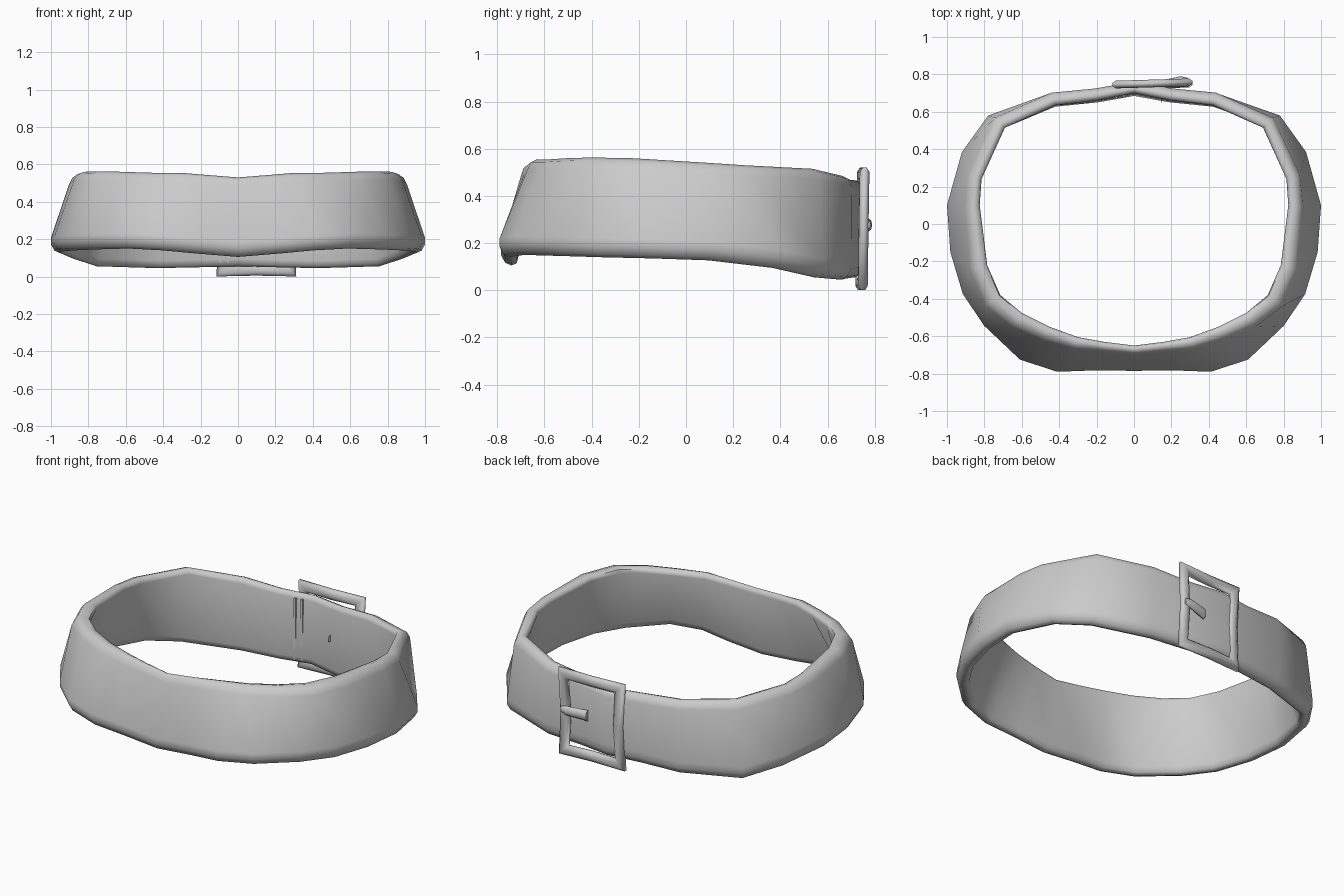
import bpy
import bmesh
import math
from mathutils import Vector

cube = bpy.data.objects.get("Cube")
if cube:
    bpy.data.objects.remove(cube, do_unlink=True)

grey = bpy.data.materials.new("light_grey")
grey.use_nodes = True
tone = (0.6, 0.6, 0.6, 1)
grey.diffuse_color = tone
grey.node_tree.nodes["Principled BSDF"].inputs["Base Color"].default_value = tone


def loft(name, rings, closed=True, angle=50):
    """Skin a row of matching cross-sections, joined end to end or capped."""
    bm = bmesh.new()
    rows = [[bm.verts.new(p) for p in ring] for ring in rings]
    pairs = list(zip(rows, rows[1:]))
    if closed:
        pairs.append((rows[-1], rows[0]))
    else:
        bm.faces.new(rows[0])
        bm.faces.new(rows[-1])
    count = len(rows[0])
    for a, b in pairs:
        for i in range(count):
            j = (i + 1) % count
            bm.faces.new((a[i], a[j], b[j], b[i]))
    bmesh.ops.recalc_face_normals(bm, faces=bm.faces)
    mesh = bpy.data.meshes.new(name)
    bm.to_mesh(mesh)
    bm.free()
    mesh.materials.append(grey)
    obj = bpy.data.objects.new(name, mesh)
    bpy.context.collection.objects.link(obj)
    bpy.ops.object.select_all(action="DESELECT")
    obj.select_set(True)
    bpy.context.view_layer.objects.active = obj
    bpy.ops.object.shade_smooth_by_angle(angle=math.radians(angle))
    return obj


def outward(loop, i):
    """Horizontal normal of a closed counter-clockwise outline."""
    t = loop[(i + 1) % len(loop)] - loop[i - 1]
    return Vector((t.y, -t.x, 0)).normalized()


# Strap: half outline from front to back
# (lower outer x, y; upper inner x, y; bottom, top, rim thickness)
half = [
    (0, -.785, 0, -.65, .105, .53, .05),
    (.22, -.783, .16, -.63, .123, .543, .055),
    (.41, -.79, .3, -.605, .14, .555, .07),
    (.61, -.725, .45, -.55, .15, .555, .08),
    (.8, -.545, .6, -.475, .145, .56, .09),
    (.915, -.375, .715, -.38, .14, .563, .1),
    (.982, -.15, .785, -.22, .135, .56, .095),
    (1, .1, .825, .1, .127, .54, .078),
    (.92, .385, .815, .24, .095, .53, .075),
    (.78, .58, .69, .515, .055, .515, .075),
    (.44, .7, .42, .635, .045, .485, .07),
    (.2, .725, .2, .66, .05, .47, .065),
    (0, .76, 0, .7, .055, .465, .06),
]
stations = half + [(-s[0], s[1], -s[2], *s[3:]) for s in half[-2:0:-1]]
low = [Vector((s[0], s[1], 0)) for s in stations]
high = [Vector((s[2], s[3], 0)) for s in stations]
up = Vector((0, 0, 1))
lip = .075

rings = []
for i, s in enumerate(stations):
    bottom, top, rim = s[4:]
    n_low, n_high = outward(low, i), outward(high, i)

    def lower(depth, lift):
        return low[i] - n_low * depth + up * (bottom + lift)

    def upper(width, drop):
        return high[i] + n_high * width + up * (top - drop)

    rings.append([
        lower(0, .08), lower(0, .045), lower(.018, .012), lower(.045, 0),
        lower(lip * .9, .01), lower(lip, .04),
        upper(0, .03), upper(.006, .008),
        upper(rim * .4, 0), upper(rim * .78, .012), upper(rim, .045),
    ])
loft("strap", rings, angle=60)

# Buckle: rounded rectangular frame with slightly waisted sides
centre_x, centre_z = .098, .26
half_w, half_h, bar = .184, .23, .032
corners = [(-1, -1), (0, -1), (1, -1), (1, 0), (1, 1), (0, 1), (-1, 1), (-1, 0)]
rings = []
for sx, sz in corners:
    waist = 1 if sx and sz else .93
    ring = []
    for k in range(8):
        a = math.tau * (k + .5) / 8
        reach = bar * math.cos(a)
        x = centre_x + sx * (half_w * waist + reach)
        z = centre_z + sz * (half_h * (1 if sx else .98) + reach)
        y = .745 + .03 * x + .015 * (z - centre_z) + .022 * math.sin(a)
        ring.append(Vector((x, y, z)))
    rings.append(ring)
loft("buckle_frame", rings, angle=60)


def rod(name, path, sides):
    """Tapered rod along x; path holds (x, y, z, radius)."""
    loft(name, [[Vector((x, y + r * .6 * math.cos(math.tau * k / sides),
                         z + r * math.sin(math.tau * k / sides)))
                 for k in range(sides)] for x, y, z, r in path], closed=False)


# Prong: rests on the frame and pierces the strap
rod("buckle_prong", [(.285, .77, .28, .02), (.25, .773, .277, .028),
                     (.13, .745, .268, .033), (.15, .65, .27, .018)], 8)

# Strap end: narrow ridges on the inner wall behind the buckle
for left in (-.1, -.06):
    strip = []
    for z in (.075, .44):
        strip.append([Vector((left + dx, .688 + .2 * left + dy, z))
                      for dx, dy in ((0, 0), (.012, .003), (.012, .03), (0, .03))])
    loft("strap_end_ridge", strip, closed=False, angle=30)
